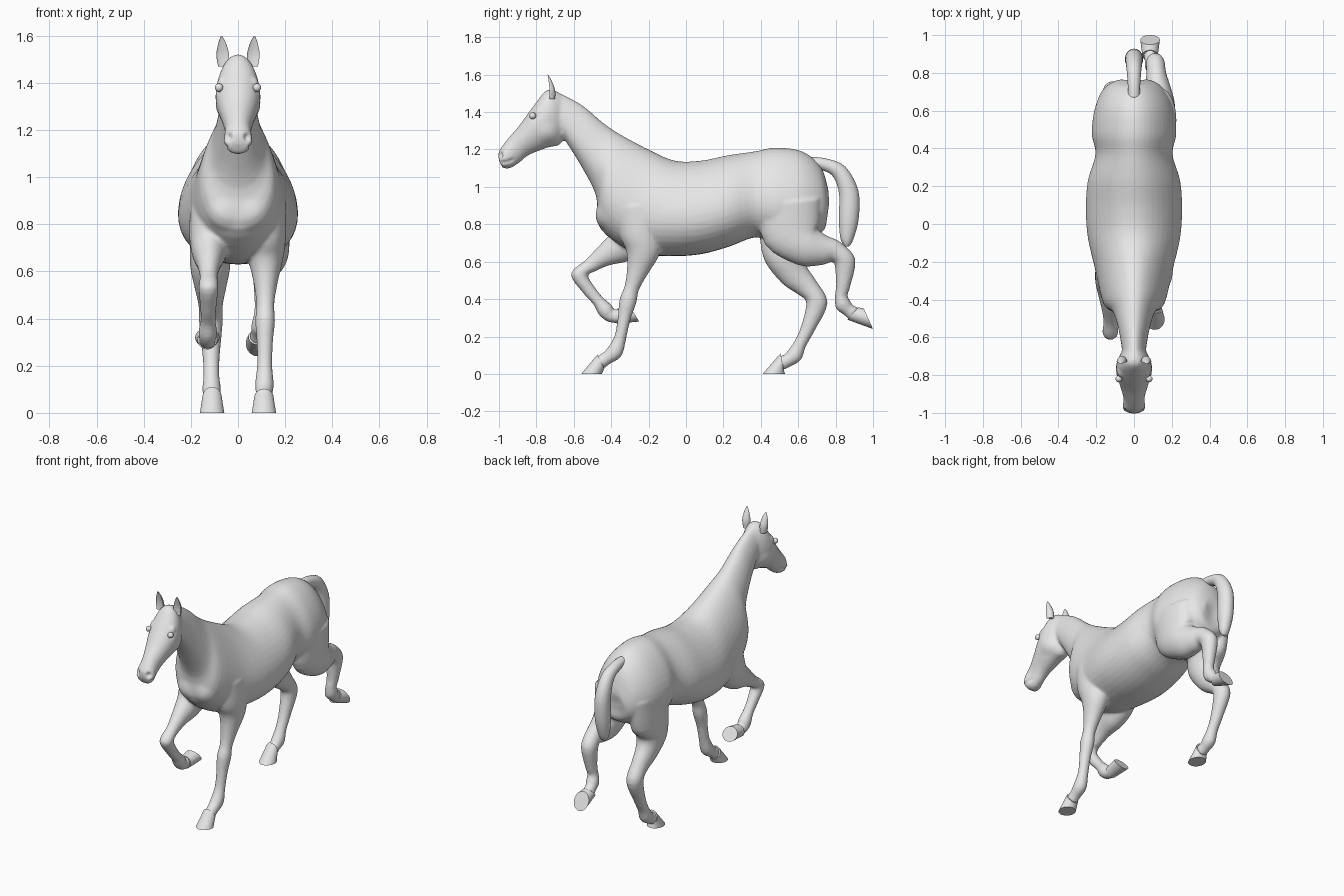
import bpy, bmesh, math
from mathutils import Vector

cube = bpy.data.objects.get("Cube")
if cube:
    bpy.data.objects.remove(cube, do_unlink=True)

# One plain grey for the whole animal
grey = bpy.data.materials.new("plain grey")
grey.use_nodes = True
grey.diffuse_color = (.8, .8, .8, 1)
grey.node_tree.nodes["Principled BSDF"].inputs["Base Color"].default_value = grey.diffuse_color


def catmull(before, start, end, after, t):
    """Smooth in-between value of start and end."""
    slope = (end - before) / 2
    next_slope = (after - start) / 2
    rise = end - start
    return start + t * (slope + t * (3 * rise - 2 * slope - next_slope
                                     + t * (slope + next_slope - 2 * rise)))


def refine(stations, steps):
    """Insert smooth in-between sections along a row of stations."""
    last = len(stations) - 1
    result = []
    for i in range(last):
        quad = [stations[min(max(i + k, 0), last)] for k in (-1, 0, 1, 2)]
        for s in range(steps):
            result.append([catmull(*values, s / steps) for values in zip(*quad)])
    result.append(list(stations[-1]))
    return result


def loft(bm, stations, x_start=0, x_end=0, egg=0, steps=4, sides=32, cup=1):
    """Skin oval sections. Station: edge y, z, opposite edge y, z, half width.
    egg widens the opposite edge, cup below zero hollows the first edge."""
    sections = refine(stations, steps)
    rings = []
    for i, (front_y, front_z, back_y, back_z, width) in enumerate(sections):
        x = x_start + (x_end - x_start) * i / (len(sections) - 1)
        front, back = Vector((x, front_y, front_z)), Vector((x, back_y, back_z))
        centre, half = (front + back) / 2, (front - back) / 2
        ring = []
        for k in range(sides):
            angle = math.tau * k / sides
            s, c = math.sin(angle), math.cos(angle)
            across = Vector((width * c * (1 - egg * s), 0, 0))
            ring.append(bm.verts.new(centre + across + half * (s * cup if s > 0 else s)))
        rings.append(ring)
    faces = [bm.faces.new(rings[0]), bm.faces.new(rings[-1])]
    for low, high in zip(rings, rings[1:]):
        for k in range(sides):
            n = (k + 1) % sides
            faces.append(bm.faces.new((low[k], low[n], high[n], high[k])))
    bmesh.ops.recalc_face_normals(bm, faces=faces)


def limb_stations(path, radii):
    """Sections square to a path of y, z points; thick parts are flatter sideways."""
    points = [Vector(p) for p in path]
    last = len(points) - 1
    stations = []
    for i, (p, radius) in enumerate(zip(points, radii)):
        along = (points[min(i + 1, last)] - points[max(i - 1, 0)]).normalized()
        reach = Vector((along.y, -along.x)) * radius
        width = min(.01 + .7 * radius, .085)
        stations.append([*(p + reach), *(p - reach), width])
    return stations


def make_object(name, bm):
    mesh = bpy.data.meshes.new(name)
    bm.to_mesh(mesh)
    bm.free()
    mesh.materials.append(grey)
    obj = bpy.data.objects.new(name, mesh)
    bpy.context.collection.objects.link(obj)
    return obj


def shade(obj, degrees=180):
    bpy.ops.object.select_all(action='DESELECT')
    obj.select_set(True)
    bpy.context.view_layer.objects.active = obj
    bpy.ops.object.shade_smooth_by_angle(angle=math.radians(degrees))


body = bmesh.new()

# Trunk and neck, from rump to poll
trunk = [
    (.76, .99, .77, .86, .07), (.72, 1.11, .74, .77, .14), (.62, 1.19, .63, .71, .2),
    (.48, 1.21, .48, .7, .22), (.37, 1.19, .37, .73, .2), (.23, 1.17, .23, .68, .24),
    (.08, 1.14, .08, .64, .25), (-.06, 1.14, -.08, .63, .24), (-.2, 1.2, -.28, .65, .2),
    (-.35, 1.28, -.46, .78, .16), (-.44, 1.34, -.48, .95, .11), (-.56, 1.44, -.56, 1.11, .08),
    (-.71, 1.52, -.66, 1.27, .06)]
loft(body, trunk, egg=.2, sides=40)

# Head, from poll to lips
head = [
    (-.67, 1.5, -.63, 1.33, .04), (-.74, 1.52, -.67, 1.23, .08), (-.81, 1.44, -.74, 1.21, .095),
    (-.89, 1.33, -.84, 1.17, .07), (-.95, 1.26, -.89, 1.13, .055), (-1, 1.19, -.94, 1.1, .06),
    (-1, 1.14, -.98, 1.1, .04)]
loft(body, head, egg=-.1)

# Leg thickness from trunk to coronet, shared by each pair
fore_radii = (.125, .115, .09, .058, .04, .046, .035, .032, .043, .035, .04)
hind_radii = (.17, .158, .11, .08, .06, .057, .038, .034, .043, .035, .042)

front_left = [(-.25, .9), (-.24, .75), (-.23, .65), (-.26, .55), (-.29, .46), (-.31, .39),
              (-.33, .3), (-.35, .2), (-.38, .12), (-.43, .08), (-.46, .06)]
front_right = [(-.25, .85), (-.29, .74), (-.35, .68), (-.44, .63), (-.51, .58), (-.57, .53),
               (-.52, .45), (-.47, .39), (-.43, .34), (-.4, .31), (-.36, .31)]
hind_right = [(.57, .92), (.55, .73), (.53, .62), (.58, .53), (.65, .46), (.7, .38),
              (.65, .24), (.61, .16), (.58, .1), (.54, .07), (.51, .06)]
hind_left = [(.55, .92), (.57, .75), (.65, .68), (.74, .66), (.8, .65), (.85, .6),
             (.84, .47), (.83, .42), (.84, .37), (.87, .34), (.9, .32)]


def add_leg(name, path, radii, x_top, x_foot, sole):
    stations = limb_stations(path, radii)
    loft(body, stations, x_top, x_foot)
    # Hoof flares from the coronet to a flat sole
    wall = []
    for t in (-.1, 0, .5, 1):
        edges = [a + (b - a) * t for a, b in zip(stations[-1], sole)]
        wall.append(edges + [.042 + .01 * t])
    hoof = bmesh.new()
    loft(hoof, wall, x_foot, x_foot, steps=1)
    shade(make_object(name + "_hoof", hoof), 40)


add_leg("front_left", front_left, fore_radii, .12, .11, (-.56, 0, -.45, 0))
add_leg("front_right", front_right, fore_radii, -.12, -.13, (-.25, .28, -.3, .36))
add_leg("hind_right", hind_right, hind_radii, -.12, -.11, (.41, 0, .53, 0))
add_leg("hind_left", hind_left, hind_radii, .14, .085, (1, .24, .95, .35))

# Fuse the parts into one smooth skin
horse = make_object("body", body)
remesh = horse.modifiers.new("fuse", 'REMESH')
remesh.mode = 'VOXEL'
remesh.voxel_size = .009
relax = horse.modifiers.new("relax", 'SMOOTH')
relax.factor = .5
relax.iterations = 6
graph = bpy.context.evaluated_depsgraph_get()
skin = bpy.data.meshes.new_from_object(horse.evaluated_get(graph))
horse.modifiers.clear()
horse.data = skin
skin.materials.clear()
skin.materials.append(grey)

bm = bmesh.new()
bm.from_mesh(skin)
bm.normal_update()


def dab(x, y, z, radius, push):
    """Push the skin in or out around a spot and its mirror image."""
    for spot in (Vector((x, y, z)), Vector((-x, y, z))):
        for v in bm.verts:
            gap = (v.co - spot).length_squared / radius ** 2
            if gap < 1:
                v.co += v.normal * push * (1 - gap) ** 2


# Nostril, brow, eye socket, cheek, breast and the cleft under the tail
dab(.04, -.99, 1.17, .025, -.018)
dab(.085, -.8, 1.41, .035, .01)
dab(.09, -.82, 1.37, .025, -.008)
dab(.09, -.73, 1.28, .07, .008)
dab(.07, -.45, .84, .08, .012)
dab(0, .77, .86, .1, -.01)
# Mouth line
for step in range(5):
    dab(.05, -.98 + step * .014, 1.13 + step * .003, .016, -.006)
bm.to_mesh(skin)
bm.free()
shade(horse)

# Tail arching off the croup
tail = bmesh.new()
tail_path = [(.66, 1.13), (.74, 1.12), (.82, 1.08), (.87, .97), (.87, .83), (.86, .72), (.86, .68)]
loft(tail, limb_stations(tail_path, (.03, .033, .042, .052, .053, .034, .01)))
shade(make_object("tail", tail))

# Ears cupped to the front, and eyes
ear_shape = [(-.76, 1.47, -.7, 1.47, .022), (-.76, 1.52, -.7, 1.52, .027),
             (-.75, 1.57, -.72, 1.57, .016), (-.742, 1.6, -.738, 1.6, .002)]
for side, name in ((1, "left"), (-1, "right")):
    ear = bmesh.new()
    loft(ear, ear_shape, side * .062, side * .07, cup=-.3)
    shade(make_object(name + "_ear", ear), 60)
    bpy.ops.mesh.primitive_uv_sphere_add(segments=20, ring_count=12, radius=.018,
                                         location=(side * .08, -.82, 1.38))
    eye = bpy.context.object
    eye.name = name + "_eye"
    eye.data.materials.append(grey)
    shade(eye)
